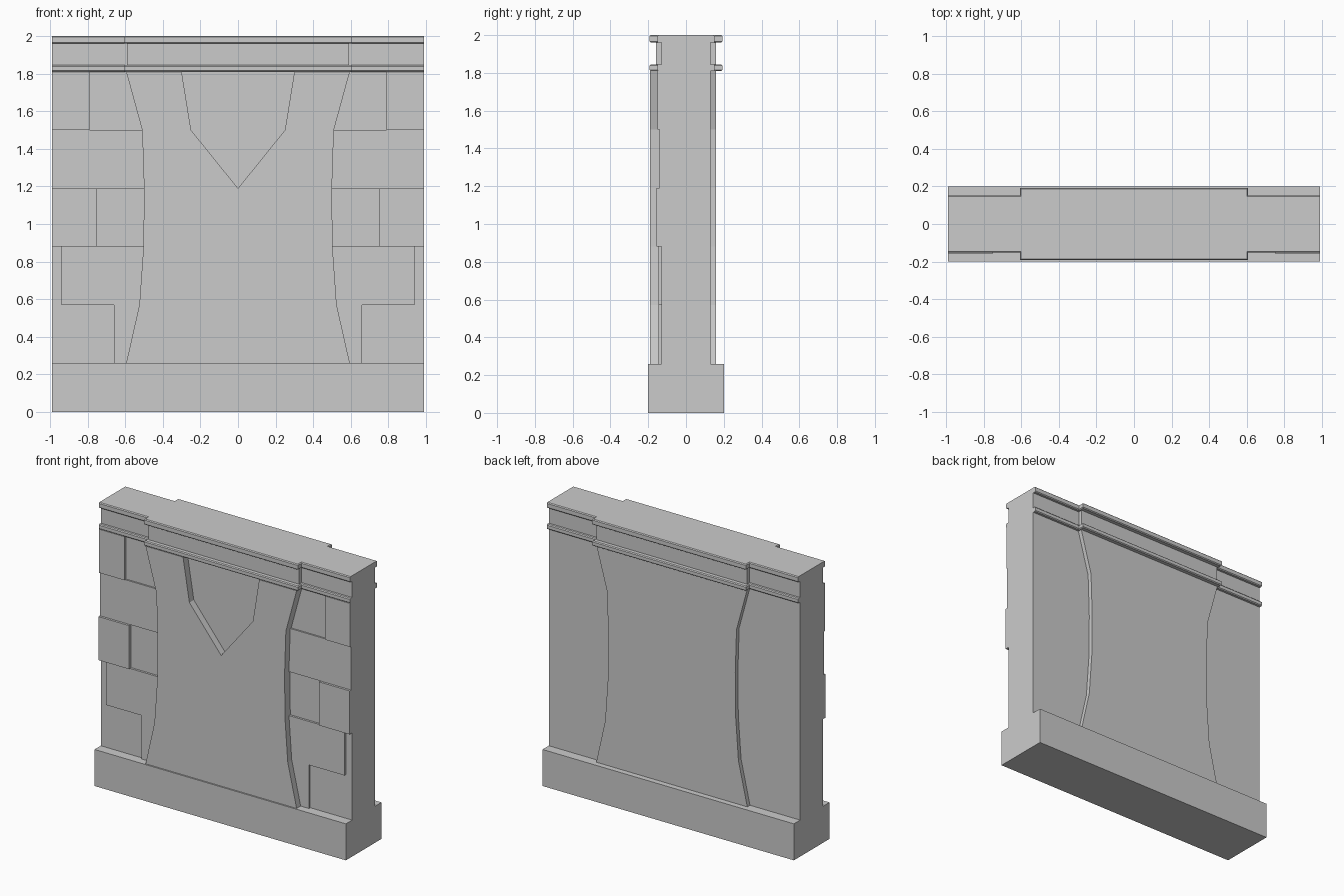
import bpy, bmesh
from mathutils import Vector

if "Cube" in bpy.data.objects:
    bpy.data.objects.remove(bpy.data.objects["Cube"])

W = 0.99           # half width of the wall section
Z0, Z1 = 0.26, 1.81  # field between base and cornice


def prism(name, pts, direction, bevel=0.0):
    """Extrude a closed polygon of 3D points along a vector."""
    bm = bmesh.new()
    face = bm.faces.new([bm.verts.new(p) for p in pts])
    ext = bmesh.ops.extrude_face_region(bm, geom=[face])
    moved = [g for g in ext["geom"] if isinstance(g, bmesh.types.BMVert)]
    bmesh.ops.translate(bm, verts=moved, vec=Vector(direction))
    bmesh.ops.recalc_face_normals(bm, faces=bm.faces)
    if bevel:
        # soften horizontal edges, leaving the butt ends square so sections tile
        edges = [e for e in bm.edges
                 if abs(e.verts[0].co.z - e.verts[1].co.z) < 1e-5
                 and not all(abs(abs(v.co.x) - W) < 1e-5 for v in e.verts)]
        bmesh.ops.bevel(bm, geom=edges, offset=bevel, segments=1,
                        profile=0.5, affect='EDGES')
    me = bpy.data.meshes.new(name)
    bm.to_mesh(me)
    bm.free()
    ob = bpy.data.objects.new(name, me)
    bpy.context.collection.objects.link(ob)
    return ob


def box(name, x0, x1, y0, y1, z0, z1, bevel=0.0):
    pts = [(x0, y0, z0), (x1, y0, z0), (x1, y1, z0), (x0, y1, z0)]
    return prism(name, pts, (0, 0, z1 - z0), bevel)


def upright(name, outline, y0, y1):
    return prism(name, [(x, y0, z) for x, z in outline], (0, y1 - y0, 0))


# base plinth and wall core
box("base_plinth", -W, W, -0.2, 0.2, 0, Z0, 0.01)
box("wall_core", -W, W, -0.13, 0.13, Z0, 1.96)

# waisted centre panel: right edge profile, mirrored for the left
edge = [(0.595, Z0), (0.525, 0.57), (0.503, 0.88),
        (0.50, 1.19), (0.51, 1.50), (0.595, Z1)]
left = [(-x, z) for x, z in reversed(edge)]
upright("back_panel", edge + left, 0.13, 0.16)
upright("front_panel_backing", edge + left, -0.13, -0.14)
notch = [(0.30, Z1), (0.25, 1.50), (0, 1.19), (-0.25, 1.50), (-0.30, Z1)]
upright("front_panel", edge + notch + left, -0.14, -0.19)

# raised stone blocks: inner top x, inner bottom x, outer x, front y, row
rows = [Z0, 0.57, 0.88, 1.19, 1.50, Z1]
blocks = [(0.525, 0.595, 0.66, -0.145, 0),
          (0.503, 0.525, 0.94, -0.145, 1),
          (0.75, 0.75, W, -0.157, 2),
          (0.51, 0.50, W, -0.141, 3),
          (0.79, 0.79, W, -0.151, 4)]
for side, s in (("left", -1), ("right", 1)):
    for top, bot, out, y, r in blocks:
        quad = [(s * bot, rows[r]), (s * out, rows[r]),
                (s * out, rows[r + 1]), (s * top, rows[r + 1])]
        upright(f"stone_block_{side}_{r + 1}", quad, -0.13, y)

# cornice: two rails with a projecting centre, and the frieze between them
half = [(W, -0.152), (W, 0.152), (0.607, 0.152), (0.607, 0.192)]
plan = half + [(-x, y) for x, y in reversed(half)]
c = 0.607
plan = [(-W, -0.152), (-c, -0.152), (-c, -0.192), (c, -0.192), (c, -0.152), (W, -0.152),
        (W, 0.152), (c, 0.152), (c, 0.192), (-c, 0.192), (-c, 0.152), (-W, 0.152)]
for name, z0, z1 in (("lower_rail", Z1, 1.845), ("upper_rail", 1.96, 2.0)):
    prism(name, [(x, y, z0) for x, y in plan], (0, 0, z1 - z0), 0.006)
box("frieze_centre", -0.592, 0.592, -0.16, 0.16, 1.845, 1.96)
